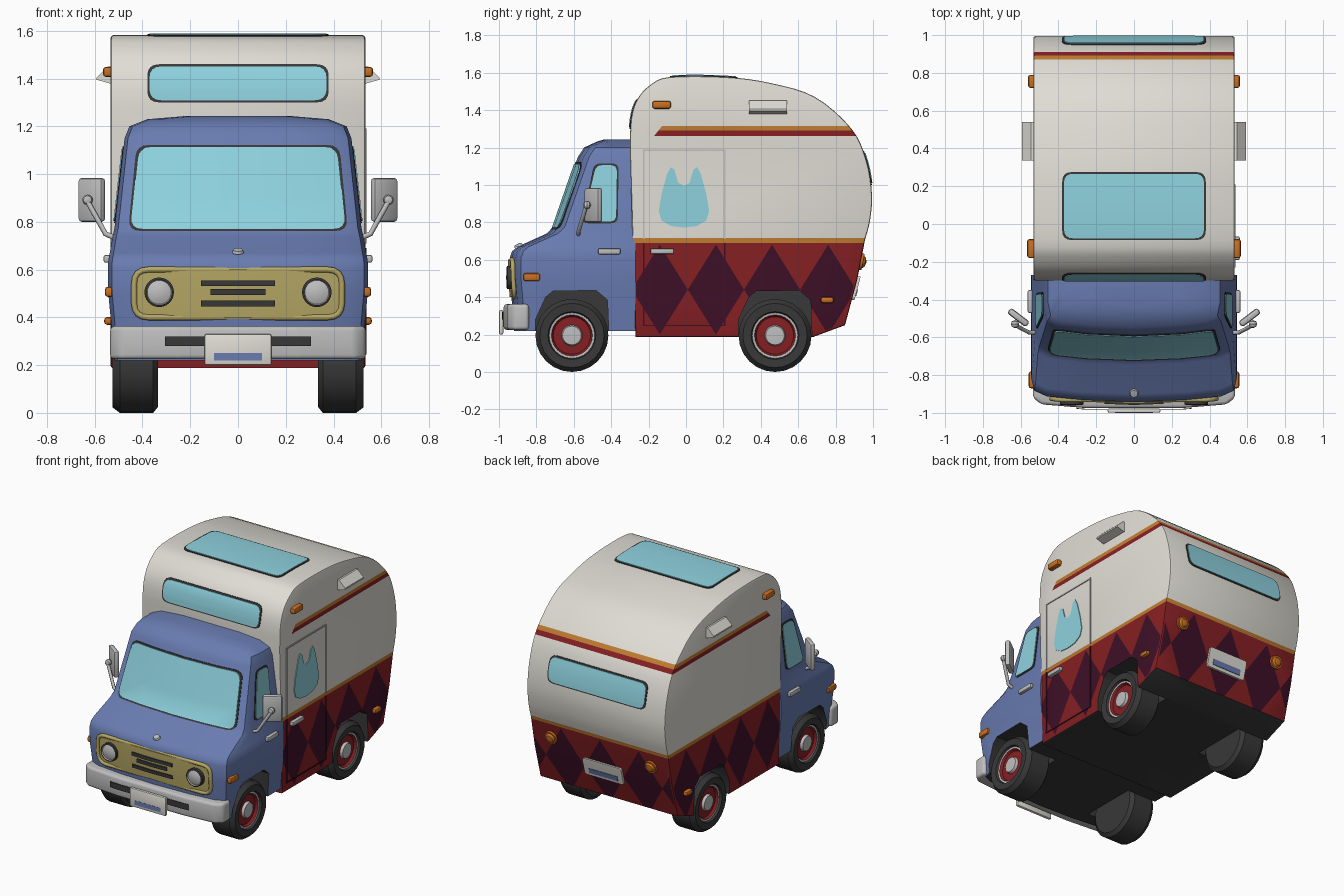
import bpy, bmesh, math
from mathutils import Vector, Matrix

if "Cube" in bpy.data.objects:
    bpy.data.objects.remove(bpy.data.objects["Cube"])


def material(name, *rgb):
    m = bpy.data.materials.new(name)
    m.use_nodes = True
    m.diffuse_color = (*rgb, 1)
    m.node_tree.nodes["Principled BSDF"].inputs["Base Color"].default_value = (*rgb, 1)
    return m


blue = material("cab blue", .14, .2, .44)
white = material("warm white", .74, .72, .66)
red = material("dark red", .24, .014, .017)
plum = material("dark plum", .047, .005, .02)
orange = material("trim orange", .52, .2, .03)
dark = material("dark rubber", .04, .04, .04)
glass = material("pale glass", .27, .64, .73)
yellow = material("grille yellow", .47, .39, .13)
silver = material("silver", .52, .52, .52)
amber = material("lamp amber", .6, .16, .015)
BODY = [blue, white, red, plum, orange, dark]


# ---- helpers
def shade(ob):
    bpy.ops.object.select_all(action='DESELECT')
    ob.select_set(True)
    bpy.context.view_layer.objects.active = ob
    bpy.ops.object.shade_smooth_by_angle(angle=math.radians(35))


def finish(name, bm, *mats):
    bmesh.ops.recalc_face_normals(bm, faces=bm.faces[:])
    me = bpy.data.meshes.new(name)
    bm.to_mesh(me)
    bm.free()
    ob = bpy.data.objects.new(name, me)
    bpy.context.collection.objects.link(ob)
    for m in mats:
        me.materials.append(m)
    shade(ob)
    return ob


def interp(table, v):
    if v <= table[0][0]:
        return table[0][1]
    for (a, p), (b, q) in zip(table, table[1:]):
        if v <= b:
            return p + (q - p) * (v - a) / max(b - a, 1e-6)
    return table[-1][1]


def spline(p, n=4):
    out = []
    for i in range(len(p) - 1):
        a, b, c, d = (Vector(p[min(max(i + k, 0), len(p) - 1)]) for k in (-1, 0, 1, 2))
        for k in range(n):
            t = k / n
            out.append((2*b + (c - a)*t + (2*a - 5*b + 4*c - d)*t*t + (3*b - a - 3*c + d)*t**3) / 2)
    return [tuple(q) for q in out] + [p[-1]]


def rounded(corners, r, n=4):
    out = []
    for i, p in enumerate(corners):
        p, a, b = Vector(p), Vector(corners[i - 1]), Vector(corners[(i + 1) % len(corners)])
        a, b = p + (a - p).normalized() * r, p + (b - p).normalized() * r
        for k in range(n + 1):
            t = k / n
            out.append(a*(1 - t)**2 + p*2*t*(1 - t) + b*t*t)
    return out


def rect(a0, a1, b0, b1):
    return [(a0, b0), (a1, b0), (a1, b1), (a0, b1)]


def cut(bm, faces, co, no):
    geom = list({g for f in faces for g in (f, *f.edges, *f.verts)})
    bmesh.ops.bisect_plane(bm, geom=geom, dist=1e-5, plane_co=co, plane_no=no)


def plate(name, outline, place, mat, depth=.006, cuts_a=(), cuts_b=(), bevel=0):
    """Flat outline, thickened and laid on a surface by place(a, b, height)."""
    bm = bmesh.new()
    bm.faces.new([bm.verts.new((*p, 0)) for p in outline])
    for v in cuts_a:
        cut(bm, bm.faces[:], (v, 0, 0), (1, 0, 0))
    for v in cuts_b:
        cut(bm, bm.faces[:], (0, v, 0), (0, 1, 0))
    for g in bmesh.ops.extrude_face_region(bm, geom=bm.faces[:])["geom"]:
        if isinstance(g, bmesh.types.BMVert):
            g.co.z = depth
    for v in bm.verts:
        v.co = place(*v.co)
    if bevel:
        bmesh.ops.bevel(bm, geom=bm.edges[:], offset=bevel, segments=3, affect='EDGES', profile=.5)
    return finish(name, bm, mat)


def window(name, corners, place, r=.05, **kw):
    mid = sum((Vector(c) for c in corners), Vector((0, 0))) / len(corners)
    inner = [[x - math.copysign(.009, x - m) for x, m in zip(c, mid)] for c in corners]
    plate(name + "_seal", rounded(corners, r), place, dark, .004, **kw)
    plate(name + "_glass", rounded(inner, r), place, glass, .008, **kw)


def box(name, loc, size, mat, bevel=.01, turn=0):
    bm = bmesh.new()
    bmesh.ops.create_cube(bm, size=1, matrix=Matrix.Diagonal((*size, 1)))
    if bevel:
        bmesh.ops.bevel(bm, geom=bm.edges[:], offset=bevel, segments=2, affect='EDGES', profile=.5)
    bm.transform(Matrix.Translation(loc) @ Matrix.Rotation(turn, 4, 'Z'))
    return finish(name, bm, mat)


def lathe(name, prof, loc, axis, mats, idx, n=24):
    bm = bmesh.new()
    rings = [[bm.verts.new((r*math.cos(k*math.tau/n), r*math.sin(k*math.tau/n), d)) for k in range(n)] for r, d in prof]
    for a, b, m in zip(rings, rings[1:], idx):
        for k in range(n):
            j = (k + 1) % n
            bm.faces.new((a[k], a[j], b[j], b[k])).material_index = m
    bmesh.ops.remove_doubles(bm, verts=bm.verts[:], dist=1e-5)
    bm.transform(Matrix.Translation(loc) @ Vector(axis).to_track_quat('Z', 'Y').to_matrix().to_4x4())
    return finish(name, bm, *mats)


def tube(name, pts, r, mat, cyclic=False):
    cu = bpy.data.curves.new(name, 'CURVE')
    cu.dimensions, cu.bevel_depth, cu.bevel_resolution = '3D', r, 2
    sp = cu.splines.new('POLY')
    sp.points.add(len(pts) - 1)
    for q, p in zip(sp.points, pts):
        q.co = (*p, 1)
    sp.use_cyclic_u, cu.use_fill_caps = cyclic, True
    cu.materials.append(mat)
    bpy.context.collection.objects.link(bpy.data.objects.new(name, cu))


# ---- wheel arch cutter, shared by cab and camper shell
WHEELS = {"front": -.61, "rear": .476}
ARCH = [(-.2, 0), (-.195, .28), (-.14, .4), (-.1, .433), (.13, .435), (.19, .385), (.205, 0)]
bm = bmesh.new()
for s in (1, -1):
    for y in WHEELS.values():
        f = bm.faces.new([bm.verts.new((s * .3, y + a, b)) for a, b in ARCH])
        new = bmesh.ops.extrude_face_region(bm, geom=[f], use_keep_orig=True)["geom"]
        bmesh.ops.translate(bm, vec=(s * .4, 0, 0), verts=[g for g in new if isinstance(g, bmesh.types.BMVert)])
for f in bm.faces:
    f.material_index = 5
cutter = finish("arch_cutter", bm, *BODY)
cutter.hide_render = True


def cut_arches(ob):
    mod = ob.modifiers.new("arches", 'BOOLEAN')
    mod.object, mod.operation, mod.solver = cutter, 'DIFFERENCE', 'EXACT'
    bpy.context.view_layer.objects.active = ob
    bpy.ops.object.modifier_apply(modifier=mod.name)
    shade(ob)


# ---- camper shell: side profile, trim bands and diamonds cut into the faces
curve = spline([(-.30, 1.19), (-.294, 1.348), (-.262, 1.455), (-.19, 1.535), (-.085, 1.577), (.21, 1.577), (.45, 1.545),
                (.69, 1.47), (.885, 1.3), (.965, 1.13), (.994, .95), (.984, .81), (.957, .706)])
profile = curve + [(.915, .49), (.85, .25), (.68, .187), (-.27, .187)]
SIDE = .533
top = max(range(len(curve)), key=lambda i: curve[i][1])
front_tab = [(z, y) for y, z in curve[:top]]
rear_tab = [(z, y) for y, z in reversed(profile[top:-2])]
roof_tab = [(y, z) for y, z in curve if z > 1.3]
bm = bmesh.new()
sides = [[bm.verts.new((x, *p)) for p in profile] for x in (-SIDE, SIDE)]
for ring in sides:
    bm.faces.new(ring)
for i in range(len(profile)):
    bm.faces.new((sides[0][i - 1], sides[0][i], sides[1][i], sides[1][i - 1]))
bmesh.ops.recalc_face_normals(bm, faces=bm.faces[:])
rim = [e for e in bm.edges if any(abs(f.normal.x) > .9 for f in e.link_faces)]
bmesh.ops.bevel(bm, geom=rim, offset=.01, segments=2, affect='EDGES', profile=.5)
for z in (.69, .715, 1.262, 1.29, 1.315):
    cut(bm, bm.faces[:], (0, 0, z), (0, 0, 1))
bm.normal_update()


def is_side(f): return abs(f.normal.x) > .99
def is_rear(f): return f.normal.y > .7 and abs(f.normal.x) < .1


cut(bm, [f for f in bm.faces if is_side(f) and 1.26 < f.calc_center_median().z < 1.316], (0, -.17, 1.262), (1e-9, 1, -.8))
W, H, MID, START = .15, .24, .44, -.14
for c in range(-5, 8, 2):
    for s in (1, -1):
        for test, co, no in ((is_side, (0, START + c * W, MID), (0, 1 / W, s / H)),
                             (is_rear, (c * W, 0, MID), (1 / W, 0, s / H))):
            cut(bm, [f for f in bm.faces if test(f) and f.calc_center_median().z < .69], co, no)
bm.normal_update()
for f in bm.faces:
    c = f.calc_center_median()
    if f.normal.z < -.8 and c.z < .3:
        f.material_index = 5
    elif c.z < .69:
        u = c.x / W if is_rear(f) else (c.y - START) / W
        diamond = abs(u - 2 * round(u / 2)) + abs(c.z - MID) / H < 1
        f.material_index = 3 if diamond and (is_side(f) or is_rear(f)) else 2
    elif c.z < .715:
        f.material_index = 4
    elif 1.262 < c.z < 1.315 and c.y > -.16:
        f.material_index = 2 if c.z < 1.29 else 4
    else:
        f.material_index = 1
cut_arches(finish("camper_shell", bm, *BODY))

# ---- shell windows
def on_front(a, b, c): return (a, interp(front_tab, b) - c, b)
def on_rear(a, b, c): return (a, interp(rear_tab, b) + c, b)
def on_roof(a, b, c): return (a, b, interp(roof_tab, b) + c)
def on_side(a, b, c): return (SIDE + c, a, b)


window("over_cab_window", rect(-.38, .38, 1.3, 1.46), on_front, cuts_b=[z for z, y in front_tab])
window("rear_window", rect(-.38, .38, 1, 1.18), on_rear, cuts_b=[z for z, y in rear_tab])
window("skylight", rect(-.38, .38, -.085, .275), on_roof, cuts_b=[y for y, z in roof_tab])

# ---- camper door on the left side
for name, r, mat in (("top", rect(-.23, .21, 1.18, 1.19), silver), ("front", rect(-.23, -.222, .71, 1.19), silver),
                     ("rear", rect(.202, .21, .71, 1.19), silver), ("lower_front", rect(-.23, -.222, .25, .69), plum),
                     ("lower_rear", rect(.202, .21, .25, .69), plum), ("bottom", rect(-.23, .21, .245, .252), plum)):
    plate("door_edge_" + name, r, on_side, mat, .005)
half = [(.03, 1.01), (.05, 1.08), (.07, 1.095), (.09, 1.06), (.12, .95), (.135, .86), (.12, .81), (.07, .78)]
ears = [(0, .995)] + half + [(0, .772)] + [(-a, b) for a, b in reversed(half)]
plate("door_window", [(a - .011, b) for a, b in ears], on_side, glass, .005)
box("door_handle", (.545, -.128, .645), (.03, .125, .03), silver, .008)

# ---- cab: stacked sections of height, nose position and half width
SECTIONS = [(.22, -.92, .52), (.36, -.93, .53), (.5, -.942, .543), (.61, -.942, .545), (.645, -.93, .542), (.67, -.9, .537),
            (.74, -.745, .525), (.775, -.708, .517), (1.15, -.578, .475), (1.2, -.545, .455), (1.23, -.48, .38), (1.243, -.44, .22)]
BULGE = [(0, 0), (.5, .01), (.85, .03), (.97, .06), (1, .13)]
nose = [(z, y) for z, y, w in SECTIONS]
width = [(z, w) for z, y, w in SECTIONS]
bm = bmesh.new()
rings = []
for z, y, w in SECTIONS:
    ring = [(w, -.27)] + [(t * w, y + d) for t, d in reversed(BULGE)]
    ring += [(-a, b) for a, b in reversed(ring) if a > 0]
    rings.append([bm.verts.new((*p, z)) for p in ring])
for a, b in zip(rings, rings[1:]):
    for i in range(len(a)):
        bm.faces.new((a[i - 1], a[i], b[i], b[i - 1]))
bm.faces.new(rings[0]).material_index = 5
bm.faces.new(rings[-1])
cut_arches(finish("cab", bm, *BODY))
bpy.data.objects.remove(cutter)


def on_cab(a, b, c):
    return (a, interp(nose, b) + interp(BULGE, abs(a) / interp(width, b)) - c, b)


xs = [-.44, -.25, 0, .25, .44]
window("windshield", [(-.46, .762), (.46, .762), (.425, 1.122), (-.425, 1.122)], on_cab, cuts_a=xs, cuts_b=[.775, .9, 1.03])

# ---- grille panel, bars and hood badge
panel = rounded(rect(-.435, .435, .4, .6), .06)
plate("grille_panel", panel, on_cab, yellow, .009, cuts_a=xs, cuts_b=[.5])
tube("grille_rim", [on_cab(a, b, .01) for a, b in panel], .013, yellow, True)
for i, (z, w) in enumerate(((.543, .155), (.506, .115), (.458, .155))):
    plate(f"grille_bar_{i}", rect(-w, w, z - .012, z + .012), on_cab, dark, .016, cuts_a=[0])
lathe("hood_badge", [(.024, 0), (.02, .012), (0, .014)], (0, -.895, .672), (0, -.4, 1), [silver], [0, 0], 16)

# ---- bumpers and number plates
bumper = [(-.535, -.84), (-.535, -.92), (-.49, -.955), (-.25, -.975), (.25, -.975), (.49, -.955), (.535, -.92), (.535, -.84)]
plate("front_bumper", bumper, lambda a, b, c: (a, b, .225 + c), silver, .138, bevel=.018)
box("front_plate", (0, -.988, .265), (.28, .022, .13), white, .008)
box("front_plate_band", (0, -.998, .235), (.2, .004, .03), blue, 0)
plate("rear_plate", rounded(rect(-.15, .15, .385, .51), .015), on_rear, white, .014, cuts_b=[.49])
plate("rear_plate_band", rect(-.11, .11, .405, .44), on_rear, blue, .018)

# ---- paired parts
for s, tag in ((1, "left"), (-1, "right")):
    plate(tag + "_bumper_slot", rect(s * .14, s * .305, .28, .32), lambda a, b, c: (a, -.979 + .083 * max(abs(a) - .25, 0) - c, b),
          dark, .004, cuts_a=[s * .25])
    for end, y in WHEELS.items():
        lathe(f"{end}_{tag}_wheel",
              [(0, .335), (.17, .335), (.195, .355), (.195, .495), (.172, .525), (.128, .522), (.122, .508), (.11, .506),
               (.1, .49), (.056, .492), (.05, .51), (0, .514)], (0, y, .195), (s, 0, 0),
              [dark, silver, red], [0, 0, 0, 0, 0, 0, 1, 2, 2, 1, 1])
    lathe(tag + "_headlight", [(.062, 0), (.062, .03), (.054, .034), (.05, .026), (.03, .034), (0, .037)],
          (s * .33, -.925, .505), (0, -1, 0), [dark, silver], [0, 0, 1, 1, 1])
    lathe(tag + "_tail_light", [(.046, -.01), (.044, .012), (.034, .012), (.024, .024), (0, .03)],
          (s * .385, .935, .59), (0, 1, -.2), [silver, amber], [1, 1, 1, 1])
    # marker lamps and cab door handle
    for name, x, y, z, l, h in (("roof", .543, -.13, 1.428, .1, .042), ("front", .535, -.825, .507, .09, .042),
                                ("rear", .538, .755, .385, .07, .032)):
        box(f"{tag}_{name}_marker", (s * x, y, z), (.045, l, h), amber, .012)
    box(tag + "_cab_handle", (s * .548, -.41, .645), (.03, .12, .032), silver, .008)
    window(tag + "_cab_window", [(-.56, .795), (-.365, .795), (-.36, 1.115), (-.49, 1.115)],
           lambda a, b, c: (s * (interp(width, b) + c), a, b), .035)
    # sloped side vent
    plate(tag + "_vent", [(.52, 1.45), (.545, 1.45), (.592, 1.405), (.592, 1.395), (.52, 1.375)],
          lambda a, b, c: (s * a, .336 + c, b), white, .204)
    # door mirror on a bent arm
    tube(tag + "_mirror_arm", [(s * .52, -.575, .735), (s * .555, -.575, .75), (s * .63, -.535, .885)], .011, silver)
    lathe(tag + "_mirror_knob", [(0, -.022), (.017, -.014), (.022, 0), (.017, .014), (0, .022)],
          (s * .63, -.53, .892), (0, -1, 0), [silver], [0] * 4, 12)
    box(tag + "_mirror", (s * .612, -.495, .892), (.125, .036, .185), silver, .014, s * .65)
